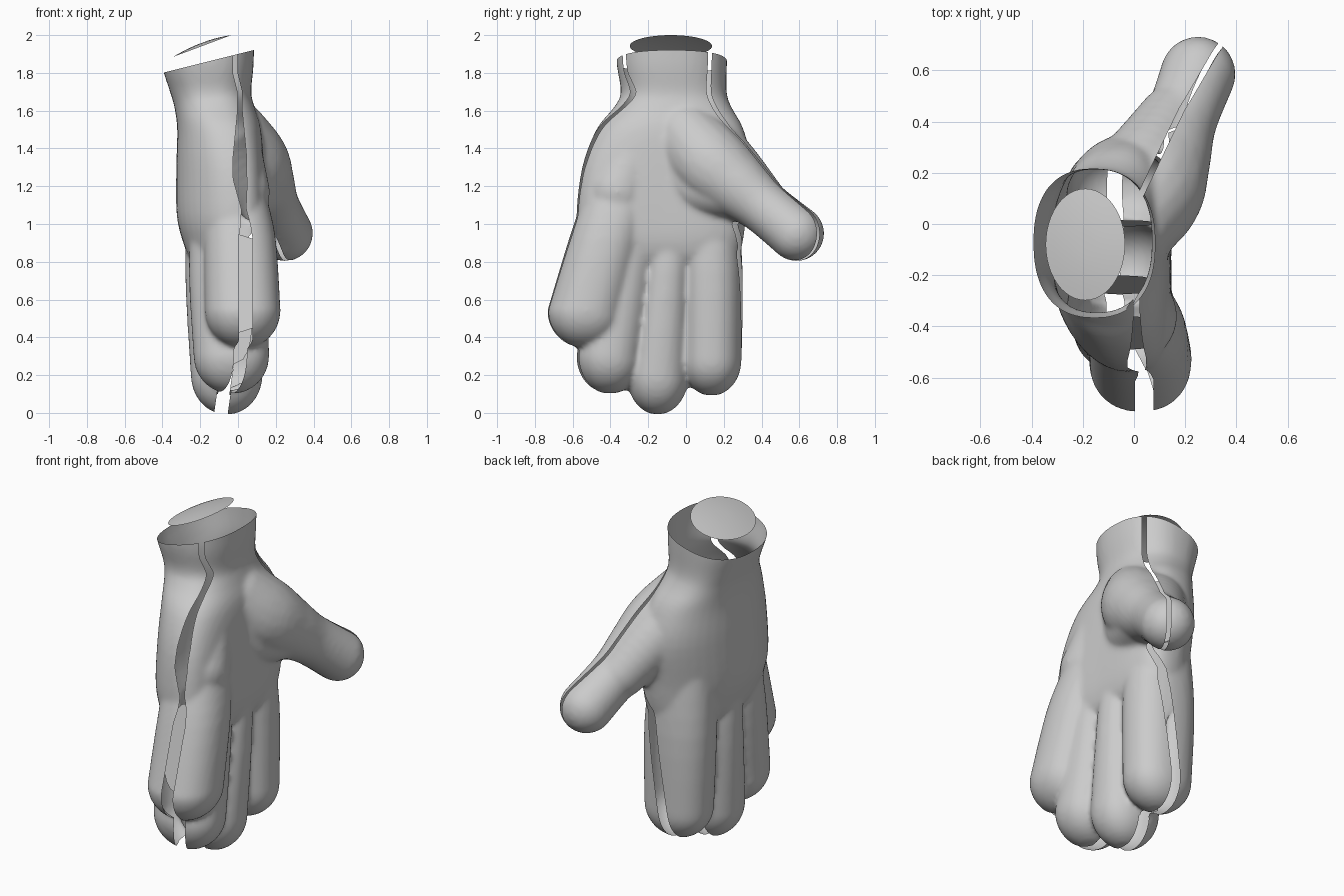
import bpy, bmesh, math
from mathutils import Vector, Matrix

if "Cube" in bpy.data.objects:
    bpy.data.objects.remove(bpy.data.objects["Cube"])

grey = bpy.data.materials.new("light_grey")
grey.diffuse_color = (0.6, 0.6, 0.6, 1)
grey.use_nodes = True
grey.node_tree.nodes["Principled BSDF"].inputs["Base Color"].default_value = grey.diffuse_color


def clamp(v):
    return max(0.0, min(1.0, v))


def spline(pts, steps=4):
    """Smooth curve through stations of any number of values."""
    out = []
    for i in range(len(pts) - 1):
        p0, p1, p2, p3 = pts[max(i - 1, 0)], pts[i], pts[i + 1], pts[min(i + 2, len(pts) - 1)]
        for k in range(steps):
            t = k / steps
            out.append(tuple(b + 0.5 * t * (c - a + t * (2 * a - 5 * b + 4 * c - d
                             + t * (3 * (b - c) + d - a))) for a, b, c, d in zip(p0, p1, p2, p3)))
    return out + [pts[-1]]


def limb(bm, stations, tip=0.0, power=0.9, n=40):
    """Closed tube of level oval rings (x, y, z, rx, ry, bend), with a round lower tip."""
    rings = spline(stations)
    if tip:
        x, y, z, rx, ry, b = rings[-1]
        for i in range(1, 8):
            a = i / 8 * math.pi / 2
            rings.append((x, y, z - tip * math.sin(a), rx * math.cos(a), ry * math.cos(a), b))
    loops = []
    for x, y, z, rx, ry, b in rings:
        loop = []
        for i in range(n):
            c, s = math.cos(2 * math.pi * i / n), math.sin(2 * math.pi * i / n)
            dx = rx * math.copysign(abs(c) ** power, c)
            dy = ry * math.copysign(abs(s) ** power, s)
            loop.append(bm.verts.new((x + dx + b * dy * dy, y + dy, z)))
        loops.append(loop)
    for p, q in zip(loops, loops[1:]):
        for i in range(n):
            j = (i + 1) % n
            bm.faces.new((p[j], p[i], q[i], q[j]))
    bm.faces.new(loops[0])
    bm.faces.new(loops[-1][::-1])


def ball_chain(bm, stations):
    """Row of overlapping balls (x, y, z, radius)."""
    for x, y, z, r in spline(stations, 7):
        bmesh.ops.create_icosphere(bm, subdivisions=3, radius=r,
                                   matrix=Matrix.Translation((x, y, z)))


body = bmesh.new()

# Cuff, wrist and arched palm
limb(body, [
    (-0.16, -0.075, 2.05, 0.245, 0.295, 0),
    (-0.16, -0.075, 1.85, 0.243, 0.292, 0),
    (-0.145, -0.065, 1.70, 0.215, 0.28, 0),
    (-0.125, -0.07, 1.62, 0.212, 0.31, 0.1),
    (-0.10, -0.085, 1.50, 0.222, 0.39, 0.25),
    (-0.095, -0.10, 1.30, 0.232, 0.45, 0.35),
    (-0.09, -0.13, 1.05, 0.235, 0.45, 0.4),
    (-0.075, -0.13, 0.90, 0.215, 0.43, 0.35),
    (-0.07, -0.13, 0.80, 0.175, 0.40, 0.3),
    (-0.07, -0.13, 0.72, 0.08, 0.33, 0.3)], power=0.85)

# Fingers: root, middle and tip stations, then tip length
fingers = [
    ([(-0.07, 0.11, 1.15, 0.18, 0.16, 0), (-0.06, 0.135, 0.75, 0.205, 0.165, 0),
      (-0.05, 0.135, 0.28, 0.195, 0.16, 0)], 0.19),
    ([(-0.08, -0.09, 1.15, 0.18, 0.13, 0), (-0.07, -0.10, 0.75, 0.21, 0.14, 0),
      (-0.06, -0.15, 0.20, 0.19, 0.165, 0)], 0.21),
    ([(-0.06, -0.28, 1.15, 0.18, 0.15, 0), (-0.055, -0.33, 0.75, 0.205, 0.17, 0),
      (-0.035, -0.405, 0.30, 0.2, 0.175, 0)], 0.20),
    ([(-0.01, -0.36, 1.15, 0.16, 0.18, 0), (0.01, -0.425, 0.92, 0.19, 0.195, 0),
      (0.025, -0.53, 0.54, 0.2, 0.205, 0)], 0.20)]
for stations, tip in fingers:
    limb(body, stations, tip)

# Thumb, its web on the back of the hand, and the two pads at the heel of the palm
ball_chain(body, [(-0.02, 0.0, 1.47, 0.185), (0.06, 0.12, 1.33, 0.21), (0.12, 0.25, 1.22, 0.18),
                  (0.18, 0.40, 1.10, 0.145), (0.25, 0.585, 0.95, 0.148)])
ball_chain(body, [(-0.11, 0.05, 1.45, 0.18), (0.02, 0.20, 1.32, 0.175), (0.15, 0.40, 1.11, 0.14)])
ball_chain(body, [(-0.03, -0.05, 1.42, 0.18), (0.02, 0.05, 1.22, 0.17), (0.12, 0.25, 1.19, 0.16)])
ball_chain(body, [(-0.05, -0.26, 1.42, 0.17), (-0.01, -0.36, 1.17, 0.18)])

mesh = bpy.data.meshes.new("hand_form")
body.to_mesh(mesh)
body.free()
form = bpy.data.objects.new("hand_form", mesh)
bpy.context.collection.objects.link(form)

# Fuse the parts into one soft skin
fuse = form.modifiers.new("fuse", 'REMESH')
fuse.mode = 'VOXEL'
fuse.voxel_size = 0.014
soften = form.modifiers.new("soften", 'SMOOTH')
soften.factor = 0.5
soften.iterations = 9
skin = bpy.data.meshes.new_from_object(form.evaluated_get(bpy.context.evaluated_depsgraph_get()))
bpy.data.objects.remove(form)


def seam(y, z):
    """Centre and half width of the open seam between the two shells."""
    f = clamp((0.9 - z) / 0.9)
    x = 0.01 + 0.03 * clamp((1.25 - z) / 0.25) - 0.13 * f * clamp((y + 0.65) / 0.25)
    thumb = clamp(max((z - 0.88) / 0.15, (y - 0.32) / 0.06))
    x += 0.48 * max(0.0, y - 0.08) * thumb
    if y < 0:
        x -= 0.025 * clamp((z - 1.7) / 0.1)
        w = 0.012 + 0.024 * clamp((1.6 - z) / 0.25) * clamp(abs(z - 1.08) / 0.15)
    else:
        w = 0.012 + 0.018 * clamp((1.0 - z) / 0.2) * clamp((0.42 - y) / 0.1)
    return x, w


def shell(name, side):
    bm = bmesh.new()
    bm.from_mesh(skin)

    def everything():
        return bm.verts[:] + bm.edges[:] + bm.faces[:]
    # Slanted open cuff
    bmesh.ops.bisect_plane(bm, geom=everything(), plane_co=(-0.16, 0, 1.86),
                           plane_no=Vector((-0.25, 0, 1)).normalized(), clear_outer=True)
    # Straighten the seam, cut it, and bend it back
    for v in bm.verts:
        x, w = seam(v.co.y, v.co.z)
        v.co.x = (v.co.x - x) / w
    bmesh.ops.bisect_plane(bm, geom=everything(), plane_co=(side, 0, 0),
                           plane_no=(-side, 0, 0), clear_outer=True)
    for v in bm.verts:
        x, w = seam(v.co.y, v.co.z)
        v.co.x = v.co.x * w + x
    finish(name, bm)


def finish(name, bm):
    me = bpy.data.meshes.new(name)
    bm.to_mesh(me)
    bm.free()
    me.materials.clear()
    me.materials.append(grey)
    ob = bpy.data.objects.new(name, me)
    bpy.context.collection.objects.link(ob)
    bpy.ops.object.select_all(action='DESELECT')
    ob.select_set(True)
    bpy.context.view_layer.objects.active = ob
    bpy.ops.object.shade_smooth_by_angle(angle=math.radians(50))


shell("palm_shell", 1)
shell("back_shell", -1)

# Inner walls between neighbouring fingers: (y, z) at top and bottom, x centre, half width
for name, top, low, cx, half in (("index_wall", (0.015, 0.95), (-0.01, 0.24), -0.06, 0.13),
                                 ("middle_wall", (-0.20, 0.95), (-0.275, 0.24), -0.055, 0.13),
                                 ("little_wall", (-0.36, 0.95), (-0.49, 0.42), -0.01, 0.16)):
    wall = bmesh.new()
    cols = []
    for k in range(17):
        t = k / 16
        h = half * (1 - abs(2 * t - 1) ** 4) ** 0.5
        y, z = (a + (b - a) * t for a, b in zip(top, low))
        cols.append([wall.verts.new((cx + s * h, y, z)) for s in (-1, 1)] if h > 0.001
                    else [wall.verts.new((cx, y, z))])
    for p, q in zip(cols, cols[1:]):
        wall.faces.new(p + q[::-1])
    finish(name, wall)

# Loose oval wrist lid, slanted and slightly domed
lid = bmesh.new()
rows = []
for k in range(1, 6):
    f = k / 5
    rows.append([lid.verts.new((-0.19 + 0.155 * f * math.cos(t), -0.08 + 0.218 * f * math.sin(t),
                                1.942 + 0.058 * f * math.cos(t) + 0.018 * (1 - f * f)))
                 for t in (2 * math.pi * i / 48 for i in range(48))])
lid.faces.new(rows[0])
for p, q in zip(rows, rows[1:]):
    for i in range(48):
        j = (i + 1) % 48
        lid.faces.new((p[i], q[i], q[j], p[j]))
finish("wrist_lid", lid)
